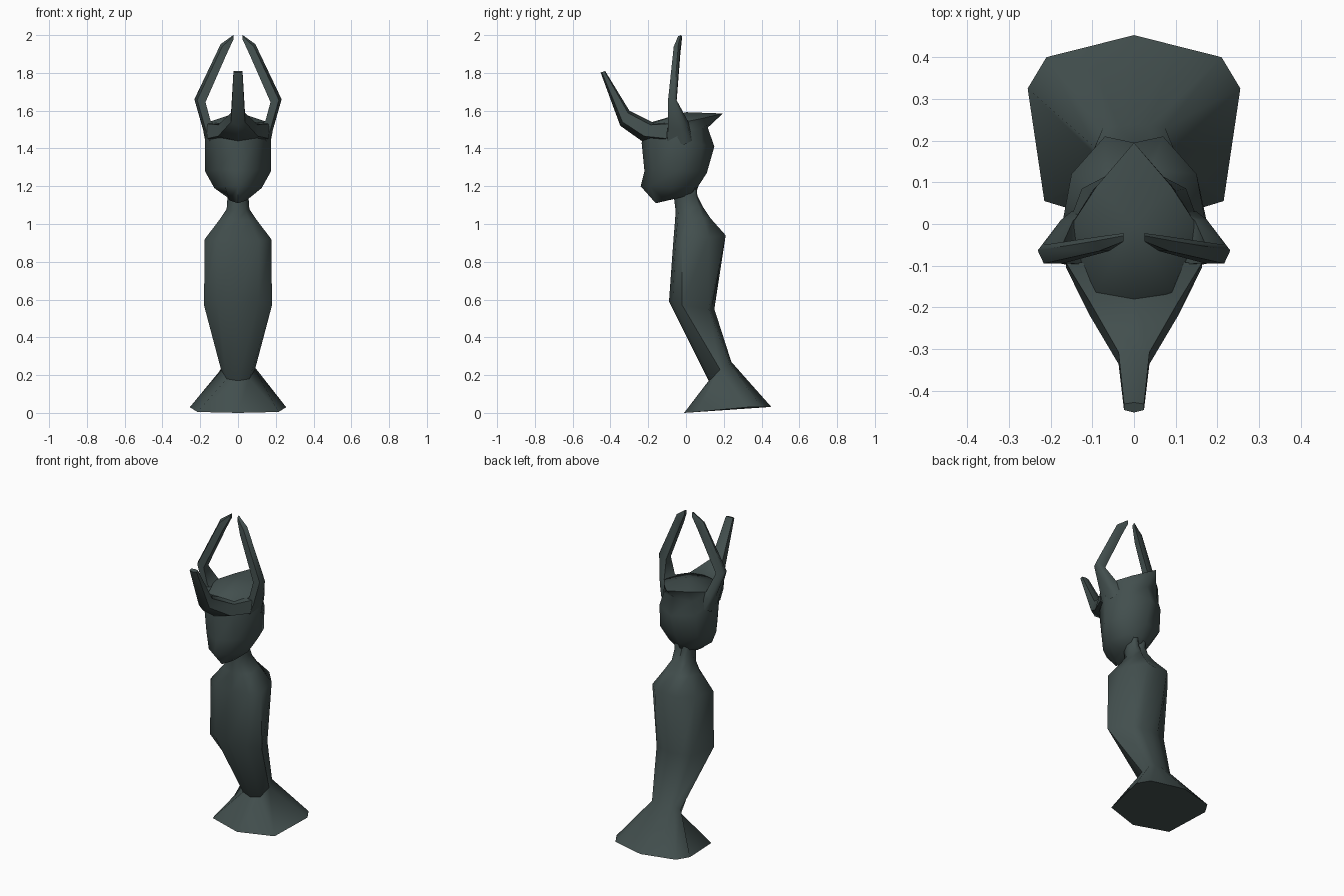
import bpy, bmesh, math

mat = bpy.data.materials.new("dark_slate_green")
mat.diffuse_color = (0.055, 0.078, 0.076, 1)


def finish(name, bm, angle=60):
    bmesh.ops.recalc_face_normals(bm, faces=bm.faces[:])
    me = bpy.data.meshes.new(name)
    bm.to_mesh(me)
    bm.free()
    me.materials.append(mat)
    ob = bpy.data.objects.new(name, me)
    bpy.context.collection.objects.link(ob)
    bpy.ops.object.select_all(action='DESELECT')
    ob.select_set(True)
    bpy.context.view_layer.objects.active = ob
    bpy.ops.object.shade_smooth_by_angle(angle=math.radians(angle))
    return ob


def loft(name, rings, top=None, angle=60):
    """Skin a list of closed rings; cap the ends (top point gives a fan)."""
    bm = bmesh.new()
    vs = [[bm.verts.new(p) for p in r] for r in rings]
    n = len(vs[0])
    for a, b in zip(vs, vs[1:]):
        for i in range(n):
            j = (i + 1) % n
            bm.faces.new((a[i], a[j], b[j], b[i]))
    bm.faces.new(vs[0][::-1])
    if top:
        c = bm.verts.new(top)
        for i in range(n):
            bm.faces.new((vs[-1][i], vs[-1][(i + 1) % n], c))
    else:
        bm.faces.new(vs[-1])
    return finish(name, bm, angle)


def mirror(half):
    """Half ring from front centre to back centre -> full symmetric ring."""
    return half + [(-x, y, z) for x, y, z in half[-2:0:-1]]


# Body: flared foot, ankle, waist, chest, shoulders, neck
body = [
    [(0, -.01, 0), (.215, .055, .005), (.255, .325, .03), (.21, .40, .03), (0, .453, .03)],
    [(0, .12, .17), (.06, .135, .18), (.09, .18, .23), (.075, .23, .26), (0, .24, .27)],
    [(0, -.09, .59), (.11, -.07, .59), (.18, -.02, .57), (.12, .12, .55), (0, .15, .55)],
    [(0, -.067, .91), (.11, -.055, .91), (.176, -.02, .92), (.15, .12, .93), (.07, .21, .94)],
    [(0, -.058, 1.02), (.06, -.045, 1.02), (.10, .0, 1.02), (.085, .09, 1.03), (.04, .13, 1.03)],
    [(0, -.055, 1.07), (.04, -.04, 1.07), (.06, .01, 1.08), (.05, .07, 1.09), (.025, .09, 1.09)],
    [(0, -.065, 1.15), (.04, -.04, 1.15), (.055, .0, 1.15), (.045, .05, 1.15), (.02, .06, 1.15)],
    [(0, -.06, 1.22), (.04, -.04, 1.22), (.055, .0, 1.22), (.045, .05, 1.22), (.02, .055, 1.22)],
]
# each half ring gets its own back-centre point, slightly inside the back corners
for r in body:
    if r[-1][0] > 0:
        r.append((0, r[-1][1] - .015, r[-1][2]))
    else:
        (x, y, z), (_, yb, zb) = r[3], r[4]
        r.insert(4, (x / 2, (y + yb) / 2, (z + zb) / 2))
loft("body", [mirror(r) for r in body])

# Head: pointed chin, wide cheeks, rim drawn out to a rear crest point
head = [
    [(0, -.16, 1.11), (.045, -.11, 1.125), (.055, -.03, 1.14), (.045, .03, 1.16), (0, .055, 1.17)],
    [(0, -.24, 1.20), (.07, -.19, 1.20), (.125, -.08, 1.19), (.08, .05, 1.20), (0, .065, 1.20)],
    [(0, -.22, 1.28), (.10, -.17, 1.29), (.175, -.05, 1.28), (.13, .07, 1.28), (0, .11, 1.27)],
    [(0, -.235, 1.43), (.10, -.19, 1.44), (.175, -.05, 1.45), (.125, .085, 1.42), (0, .15, 1.41)],
    [(0, -.22, 1.48), (.095, -.18, 1.49), (.172, -.04, 1.49), (.10, .08, 1.50), (0, .115, 1.51)],
    [(0, -.18, 1.54), (.09, -.16, 1.54), (.155, -.01, 1.54), (.09, .09, 1.56), (0, .195, 1.585)],
]
loft("head", [mirror(r) for r in head], top=(0, 0, 1.592))

# Front horn: wedge brow tapering forward and up (top y,z, bottom y,z, half width)
horn = []
for ty, tz, by, bz, w in [(-.09, 1.55, -.11, 1.42, .163), (-.18, 1.54, -.235, 1.44, .105),
                          (-.30, 1.60, -.348, 1.52, .037), (-.428, 1.81, -.452, 1.802, .024)]:
    q = lambda t, x: (x, ty + (by - ty) * t, tz + (bz - tz) * t)
    horn.append(mirror([q(0, 0), q(.15, w), q(.75, w), q(1, 0)]))
loft("front_horn", horn)

# Side horns: bowed outward, tips almost meeting
# (outer x,z, inner x,z, front y, back y)
sections = [(.170, 1.42, .09, 1.50, -.10, .03), (.185, 1.50, .145, 1.545, -.095, .01),
            (.231, 1.66, .172, 1.645, -.095, -.05), (.092, 1.952, .06, 1.90, -.065, -.03),
            (.025, 2.0, .025, 1.975, -.042, -.022)]
for side, s in (("left", -1), ("right", 1)):
    rings = []
    for ox, oz, ix, iz, f, b in sections:
        m = (f + b) / 2
        rings.append([(s * ox, m + (m - f) * .4, oz), (s * (ox * .75 + ix * .25), f, oz * .75 + iz * .25),
                      (s * ix, f, iz), (s * ix, b, iz),
                      (s * (ox * .75 + ix * .25), b, oz * .75 + iz * .25)])
    loft(side + "_side_horn", rings)
